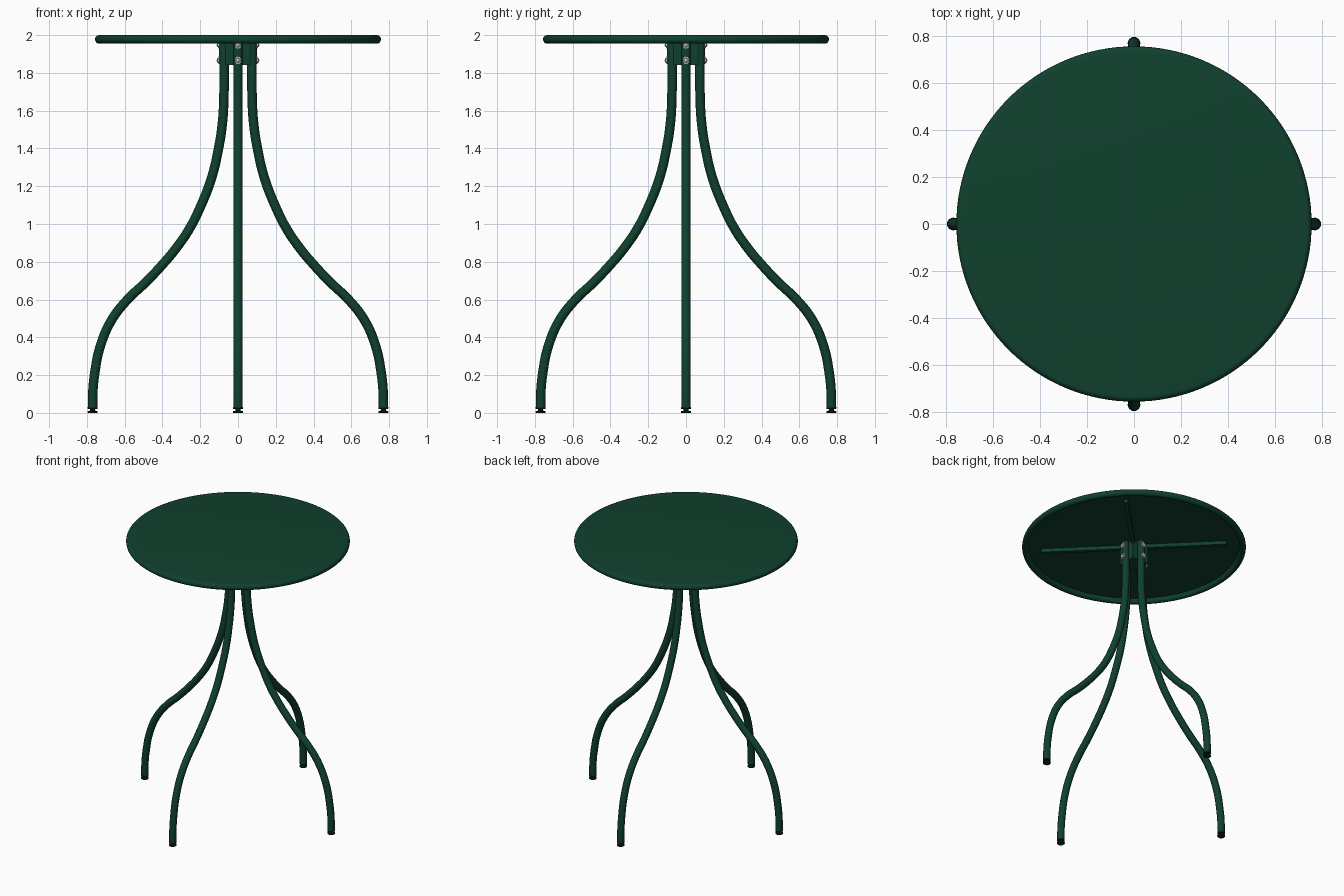
import bpy
import bmesh
from math import pi, sin, cos, radians
from mathutils import Matrix, Vector

cube = bpy.data.objects.get("Cube")
if cube:
    bpy.data.objects.remove(cube, do_unlink=True)


def make_material(name, color, roughness, metallic=0.0):
    mat = bpy.data.materials.new(name)
    mat.use_nodes = True
    mat.diffuse_color = (*color, 1)
    bsdf = mat.node_tree.nodes["Principled BSDF"]
    bsdf.inputs["Base Color"].default_value = (*color, 1)
    bsdf.inputs["Roughness"].default_value = roughness
    bsdf.inputs["Metallic"].default_value = metallic
    return mat


green = make_material("dark green paint", (0.005, 0.052, 0.027), 0.5)
steel = make_material("bolt steel", (0.5, 0.5, 0.5), 0.4)
rubber = make_material("foot rubber", (0.006, 0.02, 0.013), 0.8)


def finish(obj, mat):
    obj.data.materials.clear()
    obj.data.materials.append(mat)
    bpy.ops.object.select_all(action="DESELECT")
    obj.select_set(True)
    bpy.context.view_layer.objects.active = obj
    bpy.ops.object.shade_smooth_by_angle(angle=radians(35))
    return obj


def from_bmesh(name, bm, mat, matrix=Matrix()):
    bmesh.ops.recalc_face_normals(bm, faces=bm.faces)
    mesh = bpy.data.meshes.new(name)
    bm.to_mesh(mesh)
    bm.free()
    mesh.transform(matrix)
    obj = bpy.data.objects.new(name, mesh)
    bpy.context.collection.objects.link(obj)
    return finish(obj, mat)


def lathe(name, profile, steps, mat, matrix=Matrix()):
    """Spin an (r, z) profile around the z axis."""
    bm = bmesh.new()
    verts = [bm.verts.new((r, 0, z)) for r, z in profile]
    edges = [bm.edges.new(pair) for pair in zip(verts, verts[1:])]
    bmesh.ops.spin(bm, geom=verts + edges, cent=(0, 0, 0), axis=(0, 0, 1),
                   angle=2 * pi, steps=steps, use_duplicate=False)
    bmesh.ops.remove_doubles(bm, verts=bm.verts, dist=1e-5)
    return from_bmesh(name, bm, mat, matrix)


def tube(name, points, radius, mat, matrix):
    """Round tube along a smooth path in the xz plane."""
    curve = bpy.data.curves.new(name, "CURVE")
    curve.dimensions = "3D"
    curve.bevel_depth = radius
    curve.bevel_resolution = 6
    curve.resolution_u = 6
    curve.use_fill_caps = True
    spline = curve.splines.new("BEZIER")
    spline.bezier_points.add(len(points) - 1)
    for bp, (x, z) in zip(spline.bezier_points, points):
        bp.co = (x, 0, z)
        bp.handle_left_type = bp.handle_right_type = "AUTO"
    obj = bpy.data.objects.new(name, curve)
    bpy.context.collection.objects.link(obj)
    bpy.ops.object.select_all(action="DESELECT")
    obj.select_set(True)
    bpy.context.view_layer.objects.active = obj
    bpy.ops.object.convert(target="MESH")
    obj = bpy.context.object
    obj.data.transform(matrix)
    return finish(obj, mat)


# Tabletop: thin disc with a rolled rim and a recessed underside
TOP_R, RIM, UNDER = 0.757, 0.0225, 1.986
rim_arc = [(TOP_R - RIM + RIM * cos(a), 2 - RIM + RIM * sin(a))
           for a in [pi / 2 - i * pi / 10 for i in range(14)]]
lathe("tabletop", [(0, 2.0)] + rim_arc + [(TOP_R - 2 * RIM, UNDER), (0, UNDER)],
      128, green)

# Hub: extruded block whose four sides are hollowed to cradle the legs
LEG_X, LEG_R, HUB = 0.075, 0.025, 0.067
bm = bmesh.new()
ring = []
for side in range(4):
    turn = Matrix.Rotation(side * pi / 2, 3, "Z")
    outline = [(HUB, -HUB)]
    for i in range(9):
        a = radians(250 - i * 17.5)
        outline.append((min(HUB, LEG_X + LEG_R * cos(a)), LEG_R * sin(a)))
    ring += [bm.verts.new(turn @ Vector((x, y, 1.842))) for x, y in outline]
base = bm.faces.new(ring)
top = bmesh.ops.extrude_face_region(bm, geom=[base])["geom"]
bmesh.ops.translate(bm, vec=(0, 0, UNDER - 1.842),
                    verts=[g for g in top if isinstance(g, bmesh.types.BMVert)])
from_bmesh("hub", bm, green)

# Support bars: crossed diagonally under the top
for name, angle in (("support_bar_a", 45), ("support_bar_b", 135)):
    bm = bmesh.new()
    bmesh.ops.create_cube(bm, size=1, matrix=Matrix.Diagonal((1.26, 0.028, 0.026, 1)))
    from_bmesh(name, bm, green, Matrix.Rotation(radians(angle), 4, "Z")
               @ Matrix.Translation((0, 0, UNDER - 0.013)))

# Legs with their feet and bolts, repeated around the hub
leg_path = [(0.77, 0.025), (0.768, 0.12), (0.757, 0.22), (0.73, 0.35),
            (0.67, 0.49), (0.585, 0.6), (0.49, 0.69), (0.4, 0.785),
            (0.325, 0.875), (0.254, 0.98), (0.195, 1.1), (0.138, 1.25),
            (0.103, 1.4), (0.083, 1.53), (LEG_X, 1.66), (LEG_X, 1.985)]
foot_profile = [(0, 0), (0.025, 0), (0.027, 0.004), (0.025, 0.01), (0.013, 0.012),
                (0.013, 0.02), (0.026, 0.022), (0.026, 0.03), (0, 0.03)]
bolt_profile = [(0, 0), (0.02, 0), (0.02, 0.005), (0.013, 0.005),
                (0.012, 0.011), (0.007, 0.015), (0, 0.016)]
for i, side in enumerate(("left", "back", "right", "front")):
    turn = Matrix.Rotation(i * pi / 2, 4, "Z")
    tube(side + "_leg", leg_path, LEG_R, green, turn)
    lathe(side + "_foot", foot_profile, 24, rubber,
          turn @ Matrix.Translation((0.77, 0, 0)))
    for label, z in (("upper", 1.948), ("lower", 1.866)):
        lathe(f"{side}_{label}_bolt", bolt_profile, 16, steel,
              turn @ Matrix.Translation((LEG_X + LEG_R - 0.003, 0, z))
              @ Matrix.Rotation(pi / 2, 4, "Y"))
